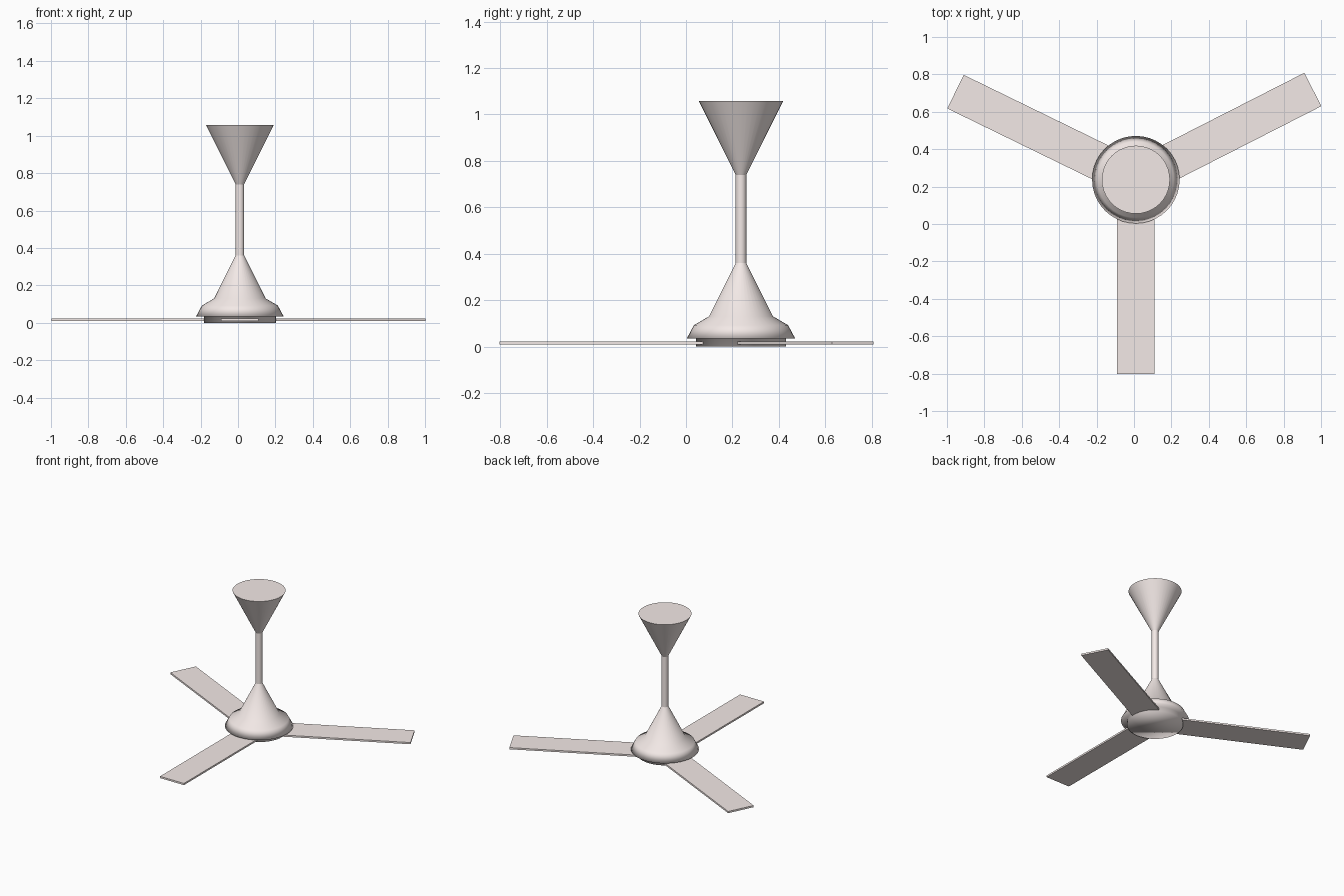
import bpy, bmesh, math
from mathutils import Vector, Matrix

if "Cube" in bpy.data.objects:
    bpy.data.objects.remove(bpy.data.objects["Cube"])

AXIS = Vector((0.01, 0.237, 0))
SIDES = 40

paint = bpy.data.materials.new("warm_white")
paint.diffuse_color = (0.9, 0.82, 0.8, 1)
paint.use_nodes = True
paint.node_tree.nodes["Principled BSDF"].inputs["Base Color"].default_value = paint.diffuse_color


def finish(name, bm, matrix, smooth_angle=0):
    bmesh.ops.recalc_face_normals(bm, faces=bm.faces)
    mesh = bpy.data.meshes.new(name)
    bm.to_mesh(mesh)
    bm.free()
    mesh.materials.append(paint)
    obj = bpy.data.objects.new(name, mesh)
    bpy.context.collection.objects.link(obj)
    obj.matrix_world = matrix
    if smooth_angle:
        bpy.ops.object.select_all(action='DESELECT')
        obj.select_set(True)
        bpy.context.view_layer.objects.active = obj
        bpy.ops.object.shade_smooth_by_angle(angle=math.radians(smooth_angle))
    return obj


def lathe(name, profile, smooth_angle=40, cap_top=True):
    """Solid of revolution from (radius, z) points, bottom to top."""
    bm = bmesh.new()
    rings = []
    for r, z in profile:
        rings.append([bm.verts.new((r * math.cos(2 * math.pi * i / SIDES),
                                    r * math.sin(2 * math.pi * i / SIDES), z))
                      for i in range(SIDES)])
    for low, high in zip(rings, rings[1:]):
        for i in range(SIDES):
            j = (i + 1) % SIDES
            bm.faces.new((low[i], low[j], high[j], high[i]))
    bm.faces.new(rings[0][::-1])
    if cap_top:
        bm.faces.new(rings[-1])
    return finish(name, bm, Matrix.Translation(AXIS), smooth_angle)


def blade(name, angle, length, root=0.12):
    """Thin flat board pointing outward from the hub."""
    bm = bmesh.new()
    bmesh.ops.create_cube(bm, size=1)
    bmesh.ops.scale(bm, vec=(length - root, 0.2, 0.013), verts=bm.verts)
    bmesh.ops.translate(bm, vec=((length + root) / 2, 0, 0.0155), verts=bm.verts)
    return finish(name, bm, Matrix.Translation(AXIS)
                  @ Matrix.Rotation(math.radians(angle), 4, 'Z'))


# Ceiling canopy and rod
lathe("ceiling_canopy", [(0.023, 0.74), (0.182, 1.058)])
lathe("down_rod", [(0.023, 0.35), (0.023, 0.75)])

# Motor housing with its hub plate, softly shaded around the rim;
# its open top is closed by the rod
lathe("motor_housing", [(0.193, 0.0), (0.193, 0.034), (0.234, 0.034),
                        (0.203, 0.092), (0.138, 0.13), (0.023, 0.36)],
      smooth_angle=150, cap_top=False)

# Three blades
blade("blade_front", -90, 1.04)
blade("blade_right", 27, 1.062)
blade("blade_left", 154, 1.073)
